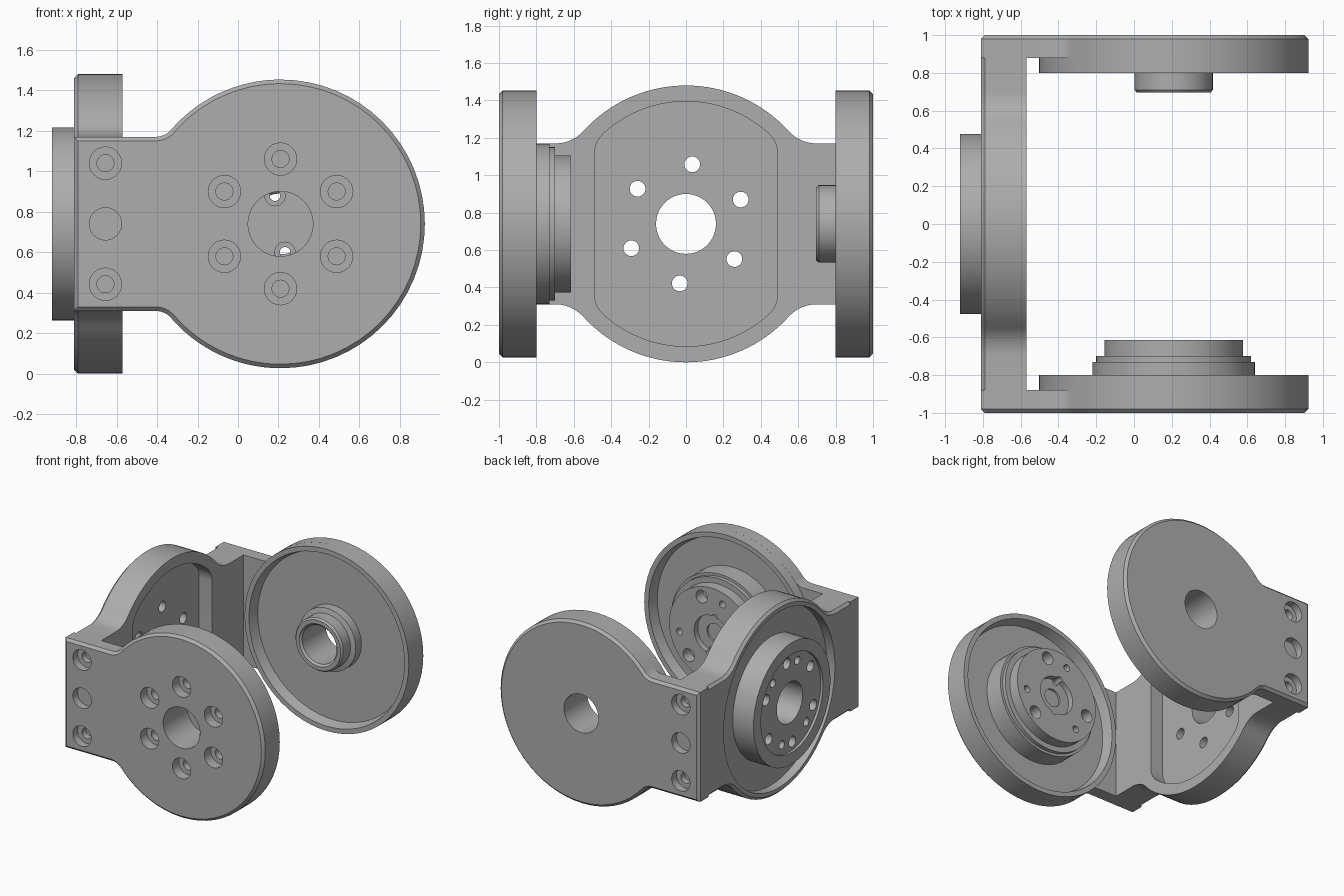
import bpy, bmesh
from math import sin, cos, pi, atan2, sqrt, hypot, radians

if "Cube" in bpy.data.objects:
    bpy.data.objects.remove(bpy.data.objects["Cube"])

CZ, CX = 0.74, 0.21          # axis height, arm disc centre
SEG = 64

grey = bpy.data.materials.new("machined grey")
grey.diffuse_color = (0.42, 0.42, 0.42, 1)
grey.use_nodes = True
grey.node_tree.nodes["Principled BSDF"].inputs["Base Color"].default_value = grey.diffuse_color


# Local (u, v, w): w is the depth axis of the part
def arm_space(u, v, w):
    return (CX + u, w, CZ + v)


def plate_space(u, v, w):
    return (w, u, CZ + v)


def finish(bm, name):
    bmesh.ops.recalc_face_normals(bm, faces=bm.faces[:])
    mesh = bpy.data.meshes.new(name)
    bm.to_mesh(mesh)
    bm.free()
    mesh.materials.append(grey)
    ob = bpy.data.objects.new(name, mesh)
    bpy.context.collection.objects.link(ob)
    return ob


def extrude(name, pts, w0, w1, place, chamfer=0, limit=9):
    """Extruded outline; the cap at w0 may be chamfered where |u| < limit."""
    bm = bmesh.new()
    a = [bm.verts.new(place(u, v, w0)) for u, v in pts]
    b = [bm.verts.new(place(u, v, w1)) for u, v in pts]
    n = len(pts)
    cap = bm.faces.new(a)
    bm.faces.new(b[::-1])
    for i in range(n):
        j = (i + 1) % n
        bm.faces.new((a[j], a[i], b[i], b[j]))
    bmesh.ops.recalc_face_normals(bm, faces=bm.faces[:])
    if chamfer:
        edges = [e for e in cap.edges
                 if not all(abs(v.co.y) >= limit for v in e.verts)]
        bmesh.ops.bevel(bm, geom=edges, offset=chamfer, segments=1,
                        affect='EDGES', clamp_overlap=False)
    return finish(bm, name)


def lathe(name, profile, place):
    """Closed (radius, depth) profile turned around the local axis."""
    bm = bmesh.new()
    rings = [[bm.verts.new(place(r * cos(2 * pi * i / SEG), r * sin(2 * pi * i / SEG), w))
              for r, w in profile] for i in range(SEG)]
    n = len(profile)
    for i in range(SEG):
        p, q = rings[i], rings[(i + 1) % SEG]
        for k in range(n):
            m = (k + 1) % n
            if profile[k][0] or profile[m][0]:
                bm.faces.new((p[k], p[m], q[m], q[k]))
    bmesh.ops.remove_doubles(bm, verts=bm.verts[:], dist=1e-5)
    return finish(bm, name)


def arc(cu, cv, r, a0, a1, n):
    return [(cu + r * cos(a0 + (a1 - a0) * i / n), cv + r * sin(a0 + (a1 - a0) * i / n))
            for i in range(n + 1)]


def hole(u, v, r, w0, w1, place, n=24):
    pts = arc(u, v, r, 0, 2 * pi, n)[:-1]
    return extrude("cutter", pts, w0, w1, place)


def ring_holes(radius, angles, r, w0, w1, place):
    return [hole(radius * cos(radians(a)), radius * sin(radians(a)), r, w0, w1, place)
            for a in angles]


def cut(parts, cutters):
    for ob in parts:
        bpy.context.view_layer.objects.active = ob
        for c in cutters:
            mod = ob.modifiers.new("cut", 'BOOLEAN')
            mod.operation, mod.solver, mod.object = 'DIFFERENCE', 'EXACT', c
            bpy.ops.object.modifier_apply(modifier=mod.name)
    for c in cutters:
        bpy.data.objects.remove(c)


def necked(R, h, f, L, both):
    """Disc of radius R with a filleted neck of half height h, to u = -L (or both ways)."""
    xc = sqrt((R + f) ** 2 - (h + f) ** 2)
    left = [(-L, h)] + arc(-xc, h + f, f, -pi / 2, atan2(-(h + f), xc), 6)
    left += arc(0, 0, R, atan2(h + f, -xc), pi / 2, 16)[1:]
    if both:
        upper = left + [(-u, v) for u, v in left[-2::-1]]
    else:
        upper = left + arc(0, 0, R, pi / 2, 0, 16)[1:]
    return upper + [(u, -v) for u, v in upper[::-1] if abs(v) > 1e-6]


# Base plate joining the two arms
plate = extrude("base_plate", necked(0.74, 0.43, 0.2, 0.88, True),
                -0.81, -0.57, plate_space, 0.02, 0.87)
corner = atan2(0.373, 0.34)
quad = arc(0.34, 0.373, 0.15, 0, corner, 6) + arc(0, 0, 0.655, corner, pi / 2, 8)[1:]
half = quad + [(-u, v) for u, v in quad[-2::-1]]
pocket = extrude("cutter", half + [(u, -v) for u, v in half[::-1]], -0.68, -0.5, plate_space)
cut([plate], [pocket, hole(0, 0, 0.69, -0.9, -0.74, plate_space, SEG)])

# Round mounting hub on the outside of the plate
hub = lathe("mounting_hub", [(0.16, -0.74), (0.477, -0.74), (0.477, -0.92), (0.385, -0.92),
                             (0.385, -0.90), (0.16, -0.90)], plate_space)
bolts = [24 + 60 * i for i in range(6)]
through = ring_holes(0.32, bolts, 0.042, -1.0, -0.6, plate_space)
cut([plate, hub], through + [hole(0, 0, 0.16, -1.0, -0.6, plate_space, SEG)])
cut([hub], ring_holes(0.31, (48, 108, 228, 288), 0.032, -1.0, -0.8, plate_space))

# Two arms with discs, raised rims and counterbored side screws
arms = {}
for side, s in (("front", -1), ("back", 1)):
    arm = extrude(side + "_arm", necked(0.713, 0.43, 0.1, 0.81 + CX, False),
                  s * 1.0, s * 0.88, arm_space, 0.02)
    lathe(side + "_disc_rim", [(0.655, s * 0.88), (0.713, s * 0.88), (0.713, s * 0.80),
                               (0.675, s * 0.80)], arm_space)
    u = -0.655 - CX
    screws = [hole(u, v, 0.08, s * 1.1, s * 0.94, arm_space) for v in (-0.298, 0, 0.3)]
    screws += [hole(u, v, 0.042, s * 1.1, s * 0.89, arm_space) for v in (-0.298, 0.3)]
    cut([arm], screws)
    arms[side] = arm

# Back arm: bored bearing boss
cut([arms["back"]], [hole(0, 0, 0.15, 1.1, 0.8, arm_space, SEG)])
lathe("bearing_boss", [(0.15, 0.88), (0.245, 0.88), (0.245, 0.81), (0.207, 0.80),
                       (0.207, 0.71), (0.195, 0.695), (0.165, 0.695), (0.15, 0.71)], arm_space)

# Front arm: stepped drive boss with blind bore and bolt circle
drive = lathe("drive_boss", [(0.16, -0.88), (0.43, -0.88), (0.43, -0.73), (0.41, -0.73),
                             (0.41, -0.70), (0.367, -0.70), (0.367, -0.615), (0.15, -0.615),
                             (0.15, -0.66), (0.07, -0.66), (0.07, -0.675), (0, -0.675),
                             (0, -0.70), (0.16, -0.70)], arm_space)
bolts = [30 + 60 * i for i in range(6)]
cut([arms["front"]], ring_holes(0.32, bolts, 0.08, -1.1, -0.92, arm_space)
    + [hole(0, 0, 0.16, -1.1, -0.8, arm_space, SEG)])
cut([arms["front"], drive], ring_holes(0.32, bolts, 0.042, -1.1, -0.76, arm_space))
cut([drive], ring_holes(0.29, (73, 193, 313), 0.05, -0.70, -0.5, arm_space)
    + ring_holes(0.28, (110, 230, 350), 0.027, -0.70, -0.5, arm_space)
    + ring_holes(0.142, (101, 279), 0.05, -0.75, -0.685, arm_space)
    + ring_holes(0.142, (101, 279), 0.026, -0.72, -0.5, arm_space))

# Smooth the curved walls, keep machined edges sharp
for ob in bpy.context.collection.objects:
    ob.select_set(True)
bpy.context.view_layer.objects.active = plate
bpy.ops.object.shade_smooth_by_angle(angle=radians(25))
